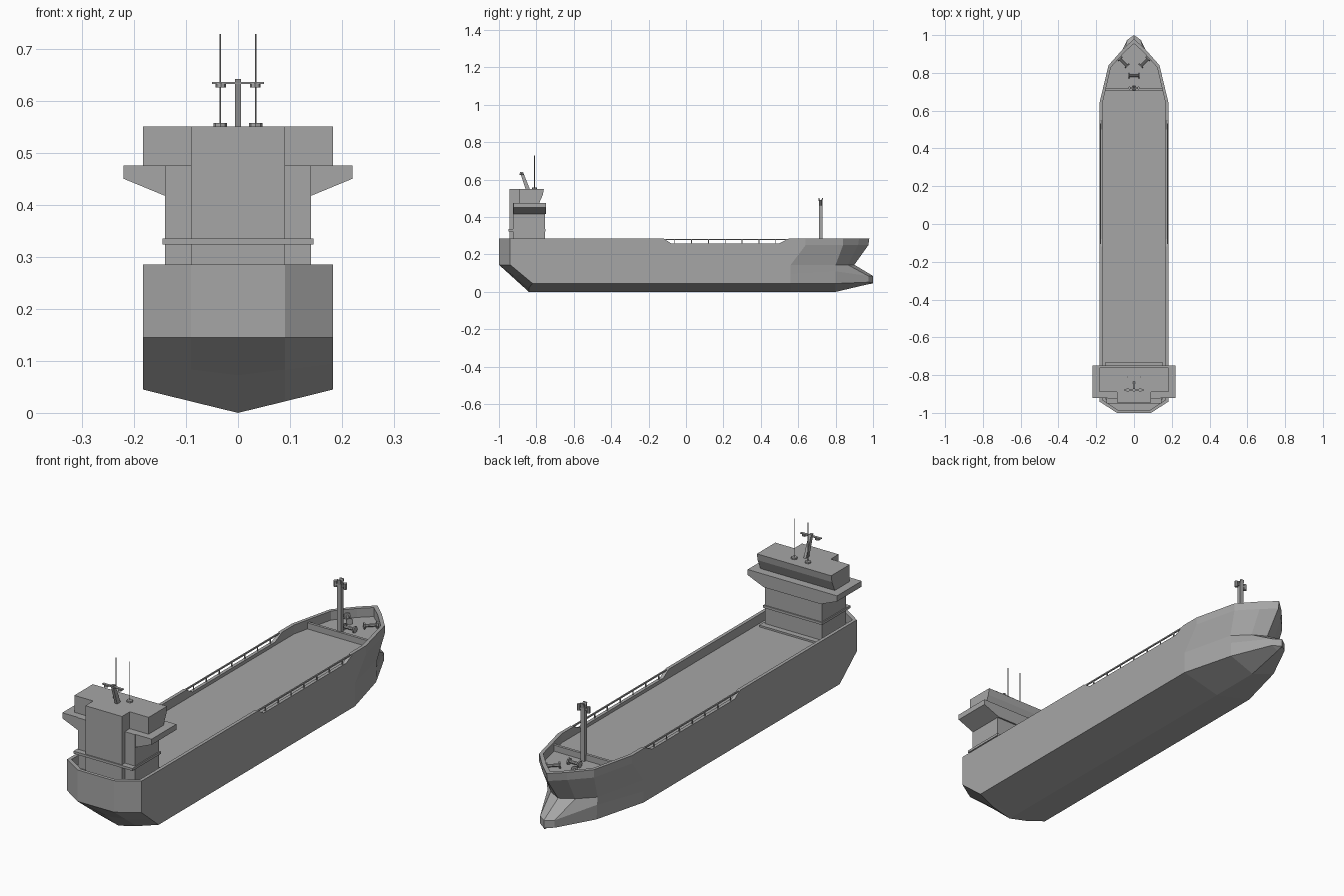
import bpy, bmesh, math
from mathutils import Vector

cube = bpy.data.objects.get("Cube")
if cube:
    bpy.data.objects.remove(cube, do_unlink=True)

grey = bpy.data.materials.new("ship_grey")
grey.use_nodes = True
grey.diffuse_color = (0.38, 0.38, 0.38, 1)
grey.node_tree.nodes["Principled BSDF"].inputs["Base Color"].default_value = (0.38, 0.38, 0.38, 1)


def finish(name, bm):
    bmesh.ops.remove_doubles(bm, verts=bm.verts, dist=0.0002)
    bmesh.ops.dissolve_degenerate(bm, edges=bm.edges, dist=0.0001)
    bmesh.ops.recalc_face_normals(bm, faces=bm.faces)
    mesh = bpy.data.meshes.new(name)
    bm.to_mesh(mesh)
    bm.free()
    mesh.materials.append(grey)
    ob = bpy.data.objects.new(name, mesh)
    bpy.context.collection.objects.link(ob)
    return ob


def prism(name, outline, axis, lo, hi):
    """Extrude a 2D outline along an axis: (y, z) on X, (x, z) on Y, (x, y) on Z."""
    bm = bmesh.new()

    def place(p, d):
        q = list(p)
        q.insert("XYZ".index(axis), d)
        return bm.verts.new(q)
    a, b = [[place(p, d) for p in outline] for d in (lo, hi)]
    bm.faces.new(a)
    bm.faces.new(b)
    for i in range(len(a)):
        j = (i + 1) % len(a)
        bm.faces.new((a[i], a[j], b[j], b[i]))
    return finish(name, bm)


def box(name, x, y, z):
    return prism(name, [(x[0], y[0]), (x[1], y[0]), (x[1], y[1]), (x[0], y[1])], "Z", *z)


def rod(name, a, b, radius, sides=8):
    a, b = Vector(a), Vector(b)
    bm = bmesh.new()
    bmesh.ops.create_cone(bm, cap_ends=True, segments=sides, radius1=radius,
                          radius2=radius, depth=(b - a).length)
    turn = (b - a).to_track_quat("Z", "Y").to_matrix().to_4x4()
    turn.translation = (a + b) / 2
    bm.transform(turn)
    return finish(name, bm)


# Hull: rows of points from stern to bow, from the keel up and over the bulwark to the deck
W, WI = 0.183, 0.168
RIM, LOW, DECK = 0.285, 0.26, 0.245
notch = [-0.12, -0.08, 0.5, 0.55]


def side(x, z, dip=False):
    zs = (z, LOW, LOW, z) if dip else (z,) * 4
    return [(x, y, h) for y, h in zip(notch, zs)]


def outer(z, tip, dip=False):
    return ([(0, -1, z), (.09, -1, z), (W, -.94, z)] + side(W, z, dip)
            + [(W, .64, z), (.135, .84, z), (.06, tip - .055, z), (0, tip, z)])


def inner(z, dip=False):
    return ([(0, -.985, z), (.084, -.985, z), (WI, -.93, z)] + side(WI, z, dip)
            + [(WI, .635, z), (.122, .83, z), (.05, .91, z), (0, .955, z)])


keel = ([(0, -.84, 0)] * 2 + [(0, -.82, 0)] + side(0, 0)
        + [(0, .56, 0), (0, .8, 0), (0, .97, .04), (0, 1, .045)])
chine = ([(0, -.84, 0), (.09, -.84, .022), (W, -.82, .045)] + side(W, .045)
         + [(W, .56, .045), (.12, .8, .045), (.036, .975, .052), (0, 1, .05)])
waist = ([(0, -1, .145), (.09, -1, .145), (W, -.94, .145)] + side(W, .145)
         + [(W, .56, .145), (.125, .8, .145), (.06, .865, .145), (0, .9, .145)])
# The bulb shoulder only parts from the side ahead of the parallel body
shoulder = [tuple((Vector(c) + Vector(w)) / 2) for c, w in zip(chine, waist)]
shoulder[-3:] = [(.122, .8, .11), (.036, .975, .085), (0, 1, .085)]
deck_row = inner(DECK)
rows = [keel, chine, shoulder, waist, outer(.25, .975), outer(RIM, .98, True),
        inner(RIM, True), deck_row, [(0, p[1], p[2]) for p in deck_row]]
bm = bmesh.new()
for s in (-1, 1):
    grid = [[bm.verts.new((s * x, y, z)) for x, y, z in row] for row in rows]
    for r, q in zip(grid, grid[1:]):
        for i in range(len(r) - 1):
            bm.faces.new((r[i], r[i + 1], q[i + 1], q[i]))
finish("hull", bm)

# Breakwater ahead of the cargo deck
box("breakwater", (-.16, .16), (.705, .717), (DECK, .272))

# Side railings in the bulwark gaps
for s, label in ((-1, "right"), (1, "left")):
    x = s * .177
    box(label + "_handrail", (x - .003, x + .003), (-.12, .55), (.278, .284))
    for k in range(7):
        y = -.06 + .09 * k
        box(label + "_rail_post", (x - .002, x + .002), (y - .002, y + .002), (LOW - .005, .28))

# Deckhouse
box("house_base", (-.15, .15), (-.93, -.73), (DECK - .005, .253))
box("house_block", (-.14, .14), (-.925, -.755), (DECK, .475))
box("stair_tower", (-.09, .09), (-.945, -.86), (DECK, .55))
box("house_band", (-.145, .145), (-.95, -.75), (.324, .335))
prism("bridge_wings", [(-.14, .417), (.14, .417), (.22, .45), (.22, .475),
                       (-.22, .475), (-.22, .45)], "Y", -.922, -.748)
prism("wheelhouse", [(-.89, .475), (-.785, .475), (-.765, .52), (-.76, .55), (-.89, .55)],
      "X", -W, W)

# Radar mast and aerials on the roof
prism("radar_mast", [(-.858, .55), (-.835, .55), (-.872, .642), (-.888, .642)], "X", -.006, .006)
box("radar_crossbar", (-.05, .05), (-.885, -.873), (.632, .636))
for s in (-1, 1):
    rod("mast_lamp", (s * .033, -.879, .625), (s * .033, -.879, .633), .01)
    rod("aerial", (s * .034, -.81, .55), (s * .034, -.81, .728), .002, 6)
    rod("aerial_base", (s * .034, -.81, .55), (s * .034, -.81, .557), .013)

# Foremast
box("foremast", (-.01, .01), (.711, .729), (DECK, .485))
box("foremast_crossbar", (-.03, .03), (.715, .725), (.472, .479))
for s in (-1, 1):
    rod("foremast_lamp", (s * .024, .72, .463), (s * .024, .72, .49), .008)
    prism("foremast_fork", [(.72 + s * .001, .48), (.72 + s * .009, .48),
                            (.72 + s * .013, .502), (.72 + s * .007, .502)], "X", -.009, .009)

# Mooring winches on the foredeck
for cx, cy, angle in ((0, .785, 0), (.055, .855, 45), (-.055, .855, -45)):
    along = Vector((math.cos(math.radians(angle)), math.sin(math.radians(angle)), 0))
    mid = Vector((cx, cy, DECK + .014))
    rod("winch_drum", mid - along * .028, mid + along * .028, .007)
    for s in (-1, 1):
        end = mid + along * s * .026
        rod("winch_flange", end - along * .003, end + along * .003, .015)
